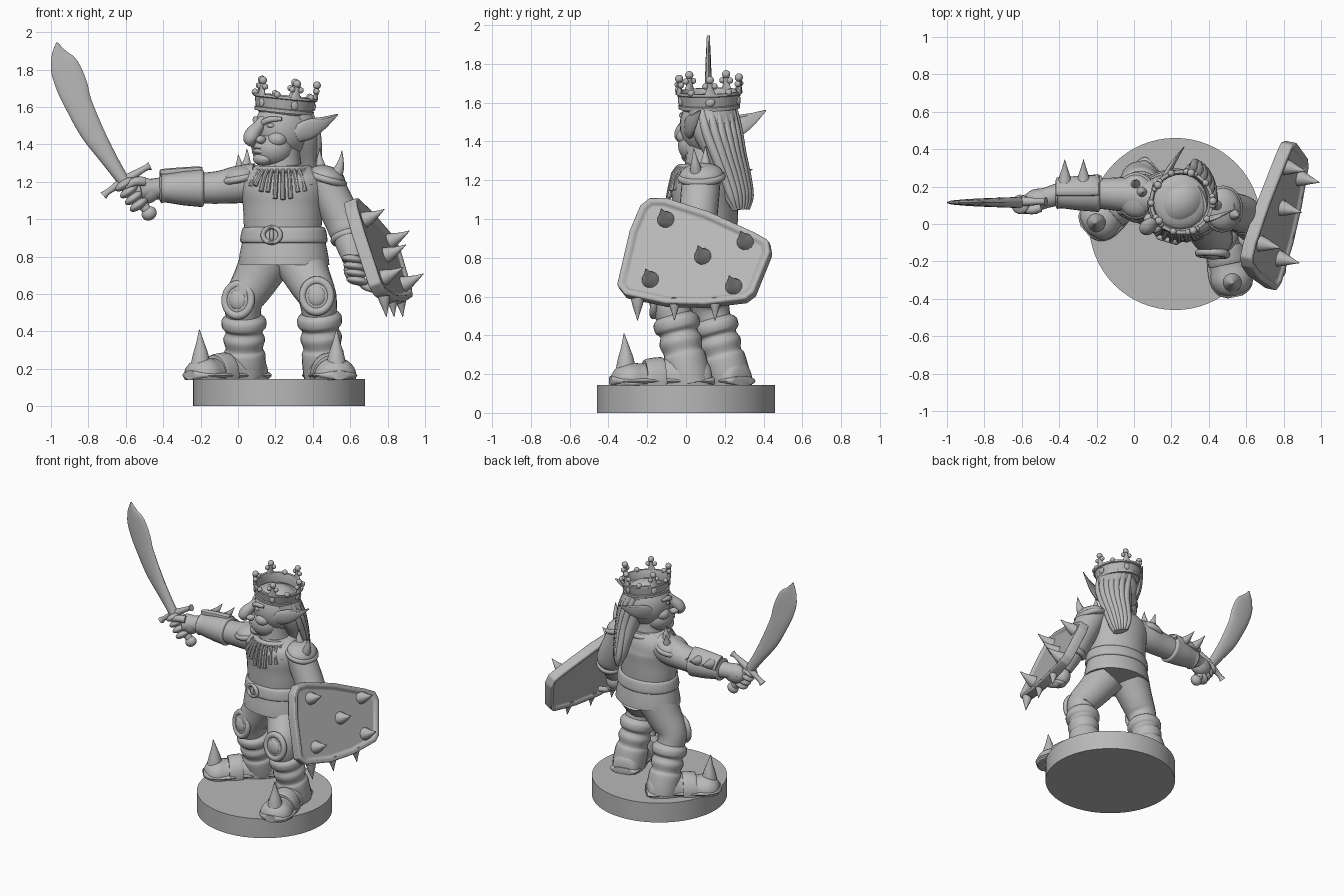
import bpy, bmesh, math
from mathutils import Vector as V, Matrix

if "Cube" in bpy.data.objects:
    bpy.data.objects.remove(bpy.data.objects["Cube"])

grey = bpy.data.materials.new("stone grey")
grey.diffuse_color = (0.48, 0.48, 0.48, 1)
grey.use_nodes = True
grey.node_tree.nodes["Principled BSDF"].inputs["Base Color"].default_value = grey.diffuse_color


def finish(name, bm):
    bmesh.ops.recalc_face_normals(bm, faces=bm.faces[:])
    me = bpy.data.meshes.new(name)
    bm.to_mesh(me)
    bm.free()
    me.materials.append(grey)
    ob = bpy.data.objects.new(name, me)
    bpy.context.collection.objects.link(ob)
    return ob


def tube(name, pts, side=(1, 0, 0), n=20, sub=4, floor=None):
    """Smooth loft through (x, y, z, r) or (x, y, z, r_side, r_other) points."""
    P = [list(p) + ([p[3]] if len(p) == 4 else []) for p in pts]
    rows = []
    for i in range(len(P) - 1):
        a, b, c, d = P[max(i - 1, 0)], P[i], P[i + 1], P[min(i + 2, len(P) - 1)]
        for k in range(sub + (i == len(P) - 2)):
            t = k / sub
            rows.append([.5 * (2 * q + (r - p) * t + (2 * p - 5 * q + 4 * r - s) * t * t
                               + (3 * q - p - 3 * r + s) * t ** 3) for p, q, r, s in zip(a, b, c, d)])
    bm, rings = bmesh.new(), []
    for i, r in enumerate(rows):
        t = (V(rows[min(i + 1, len(rows) - 1)][:3]) - V(rows[max(i - 1, 0)][:3])).normalized()
        u = V(side)
        u = (u - t * u.dot(t)).normalized()
        w = t.cross(u)
        ring = []
        for k in range(n):
            a = 2 * math.pi * k / n
            co = V(r[:3]) + u * math.cos(a) * max(r[3], .001) + w * math.sin(a) * max(r[4], .001)
            if floor is not None:
                co.z = max(co.z, floor)
            ring.append(bm.verts.new(co))
        rings.append(ring)
    for a, b in zip(rings, rings[1:]):
        for k in range(n):
            bm.faces.new((a[k], a[(k + 1) % n], b[(k + 1) % n], b[k]))
    bm.faces.new(rings[0])
    bm.faces.new(rings[-1])
    return finish(name, bm)


def frame(loc, z, x=(1, 0, 0)):
    z = V(z).normalized()
    x = V(x)
    x = (x - z * x.dot(z)).normalized()
    return Matrix.Translation(loc) @ Matrix((x, z.cross(x), z)).transposed().to_4x4()


def ball(name, loc, size, z=(0, 0, 1), x=(1, 0, 0)):
    bm = bmesh.new()
    bmesh.ops.create_uvsphere(bm, u_segments=24, v_segments=14, radius=1,
                              matrix=frame(loc, z, x) @ Matrix.Diagonal((*size, 1)))
    return finish(name, bm)


def lathe(name, prof, loc, z=(0, 0, 1), x=(1, 0, 0), sy=1, n=40):
    """Closed (radius, height) profile spun round the axis z."""
    bm, m = bmesh.new(), frame(loc, z, x)
    rings = [[bm.verts.new(m @ V((r * math.cos(k * math.tau / n), sy * r * math.sin(k * math.tau / n), h)))
              for k in range(n)] for r, h in prof]
    for a, b in zip(rings, rings[1:] + rings[:1]):
        for k in range(n):
            bm.faces.new((a[k], a[(k + 1) % n], b[(k + 1) % n], b[k]))
    return finish(name, bm)


def ring(name, loc, R, r, z=(0, 0, 1), x=(1, 0, 0), sy=1):
    prof = [(R + r * math.cos(a * math.pi / 5), r * math.sin(a * math.pi / 5)) for a in range(10)]
    return lathe(name, prof, loc, z, x, sy)


def spike(name, base, d, r, L, bend=(0, 0, 0)):
    b, d, k = V(base), V(d).normalized(), V(bend)
    tube(name, [(*(b + d * L * t + k * t * t), r * w) for t, w in ((-.15, 1.1), (.2, .85), (.6, .42), (1, .04))],
         side=d.orthogonal(), n=12)


# Round stand
bm = bmesh.new()
bmesh.ops.create_cone(bm, cap_ends=True, segments=64, radius1=.46, radius2=.46, depth=.145,
                      matrix=Matrix.Translation((.22, 0, .0725)))
finish("stand", bm)

# Torso, tunic skirt, belt and buckle
S = (.985, -.17, 0)
tube("torso", [(.245, .1, .9, .2, .16), (.24, .1, .97, .21, .165), (.24, .1, 1.07, .215, .168),
               (.24, .1, 1.16, .228, .172), (.24, .11, 1.23, .22, .15), (.24, .11, 1.29, .14, .11)], S, 36)
tube("tunic_skirt", [(.245, .1, .755, .245, .195), (.245, .1, .80, .24, .19), (.245, .1, .87, .226, .178),
                     (.245, .1, .93, .212, .168)], S, 36)
tube("belt", [(.245, .1, .872, .222, .176), (.245, .1, .885, .235, .188), (.245, .1, .945, .225, .178),
              (.245, .1, .958, .21, .165)], S, 36)
ring("buckle", (.18, -.085, .915), .048, .014, (-.3, -1, 0), sy=.85)
ball("buckle_pin", (.18, -.088, .915), (.012, .012, .035))

# Legs, boots, knee pads and feet; each row: hip, knee, ankle, foot direction, pad direction, foot length
legs = (("right", (.15, .13, .78), (.03, .12, .56), (.035, .215, .2), (-.75, -.66, 0), (-.35, -.93, .1), .34),
        ("left", (.33, .1, .78), (.425, -.075, .58), (.46, .01, .2), (.2, -.98, 0), (-.05, -.99, .1), .355))
for tag, hip, knee, ank, d, pad, L in legs:
    hip, knee, ank, d, pad = V(hip), V(knee), V(ank), V(d), V(pad).normalized()
    tube(tag + "_thigh", [(*hip, .14), (*hip.lerp(knee, .5), .12), (*knee, .103),
                          (*knee.lerp(ank, .3), .09)], n=24)
    tube(tag + "_boot", [(*knee.lerp(ank, t), r) for t, r in
                         ((.2, .09), (.27, .118), (.38, .118), (.45, .098), (.56, .112), (.7, .1),
                          (.78, .112), (1, .114), (1.15, .11))], n=24, floor=.14)
    c = knee + pad * .085
    ring(tag + "_knee_pad_rim", c, .075, .02, pad, sy=1.12)
    ball(tag + "_knee_pad", c - pad * .01, (.085, .095, .03), pad)
    ball(tag + "_knee_boss", c + pad * .005, (.05, .056, .026), pad)
    g = V((ank.x, ank.y, .165))
    w = d.cross(V((0, 0, 1)))
    tube(tag + "_foot", [(*(g + d * L * t), a, b) for t, a, b in
                         ((-.34, .03, .03), (-.28, .085, .1), (0, .105, .14), (.35, .09, .115), (.65, .1, .09),
                          (.88, .112, .095), (1.05, .085, .07), (1.13, .03, .03))], w, 28, floor=.14)
    tube(tag + "_sole", [(*(g + d * L * t), a, .026) for t, a in
                         ((-.36, .05), (-.28, .1), (.3, .1), (.8, .12), (1.05, .095), (1.15, .04))], w, 24, floor=.14)
    tube(tag + "_strap", [(*(g + d * L * t), a, b) for t, a, b in
                          ((.38, .095, .1), (.39, .104, .122), (.63, .108, .112), (.64, .1, .09))], w, 28, floor=.14)
    spike(tag + "_toe_horn", g + d * L * .92 + V((0, 0, .08)), (0, 0, 1), .05, .165, d * .01)

# Neck, head and face, laid out in a head frame that looks along F
C, F, L_ = V((.245, .12, 1.45)), V((-.78, -.62, 0)), V((.62, -.78, 0))
def H(f, s, u):
    return C + F * f + L_ * s + V((0, 0, u))

tube("neck", [(.24, .11, 1.2, .12), (.23, .1, 1.3, .105), (.23, .1, 1.42, .1)])
ball("skull", H(0, 0, .035), (.165, .145, .165), x=F)
ball("jaw", H(.075, 0, -.07), (.112, .118, .105), x=F)
ball("chin", H(.145, 0, -.128), (.045, .06, .036), x=F)
tube("nose", [(*H(.14, 0, .085), .024), (*H(.175, 0, .045), .032), (*H(.215, 0, .005), .04),
              (*H(.23, 0, -.028), .036), (*H(.215, 0, -.06), .008)], L_)
tube("mouth_lower_lip", [(*H(.12, -.085, -.1), .008), (*H(.182, 0, -.085), .014),
                         (*H(.12, .085, -.1), .008)], (0, 0, 1), 10)
tube("mouth_upper_lip", [(*H(.12, -.085, -.085), .01), (*H(.182, 0, -.058), .018),
                         (*H(.12, .085, -.085), .01)], (0, 0, 1), 10)
for s, tag in ((-1, "right"), (1, "left")):
    ball(tag + "_nostril", H(.185, s * .035, -.025), (.032, .022, .022), x=F)
    ball(tag + "_cheek", H(.1, s * .07, -.025), (.055, .052, .045), x=F)
    ball(tag + "_eye", H(.135, s * .058, .05), (.02, .024, .015), x=F)
    tube(tag + "_brow", [(*H(.162, s * .012, .06), .016), (*H(.145, s * .06, .082), .017),
                         (*H(.1, s * .108, .085), .01)], (0, 0, 1), 12)
    tube(tag + "_ear", [(*H(.02, s * .125, .0), .02, .042), (*H(-.03, s * .155, .025), .018, .055),
                        (*H(-.1, s * .185, .055), .012, .04), (*H(-.2, s * .215, .11), .002, .004)], L_, 16)
    tube(tag + "_ear_rim", [(*H(.02, s * .14, .04), .01), (*H(-.04, s * .165, .075), .01),
                            (*H(-.11, s * .193, .088), .008), (*H(-.2, s * .215, .11), .003)], (0, 0, 1), 10)

# Long hair with raised locks
path = ((.28, .135, 1.56, .135, .1), (.315, .155, 1.46, .135, .1), (.335, .2, 1.34, .112, .075),
        (.345, .24, 1.22, .095, .055), (.355, .265, 1.12, .08, .04), (.36, .285, 1.05, .055, .022))
tube("hair", path, L_, 28)
for k in range(-3, 4):
    tube("hair_lock", [(*(V(p[:3]) + L_ * p[3] * (k + w) / 3.8 - F * p[4] * .88 * math.sqrt(1 - (k / 3.6) ** 2)), r)
                       for p, r, w in zip(path, (.02, .024, .026, .024, .02, .006), (0, 0, .25, .1, -.2, .2))], L_, 10)

# Crown: flared band and five ball-tipped points
up = V((.1, -.02, 1)).normalized()
CC = V((.245, .12, 1.57))
lathe("crown_band", [(.146, 0), (.158, 0), (.16, .018), (.153, .022), (.163, .072), (.172, .076),
                     (.172, .09), (.155, .09), (.145, .06)], CC, up)
ball("crown_lining", CC + up * .01, (.148, .148, .045), up)
m = frame(CC, up)
for i in range(5):
    a = math.radians(218 + 72 * i)
    o = m.to_3x3() @ V((math.cos(a), math.sin(a), 0))
    s = up.cross(o)
    p = CC + o * .162 + up * .08
    tube("crown_point", [(*p, .034, .012), (*(p + up * .03), .02, .012), (*(p + up * .07), .014, .012)], s, 12)
    for du, ds, r in ((.05, -.024, .016), (.05, .024, .016), (.082, 0, .021)):
        ball("crown_bead", p + up * du + s * ds, (r, r, r))
    b = a + math.radians(36)
    ball("crown_small_bead", CC + m.to_3x3() @ V((.164 * math.cos(b), .164 * math.sin(b), .094)), (.018,) * 3)
    ball("crown_gem", CC + o * .158 + up * .045, (.02, .025, .01), o)

# Fringe collar of small bars
ring("collar_cord", (.24, .1, 1.265), .13, .02)
for i in range(15):
    a = math.radians(186 + 12 * i)
    c, s = math.cos(a), math.sin(a)
    z = 1.09 + .1 * abs(c) + (.015 if i % 2 else 0)
    tube("collar_bar", [(.24 + .13 * c, .1 + .13 * s, 1.275, .01), (.24 + .165 * c, .1 + .165 * s, 1.235, .012),
                        (.24 + .2 * c, .1 + .192 * s, z, .013)], (-s, c, 0), 8, 2)

# Shoulder guards with spikes
for tag, c, z in (("right", V((.01, .15, 1.225)), V((-.2, 0, 1))), ("left", V((.475, .08, 1.225)), V((.3, -.05, 1)))):
    k = 1 if tag == "left" else -1
    ball(tag + "_shoulder_guard", c, (.1, .115, .06), z)
    ring(tag + "_shoulder_rim", c - V((0, 0, .01)), .092, .02, z, sy=1.12)
    spike(tag + "_inner_spike", c + V((-.03 * k, .02, .045)), (-.25 * k, 0, 1), .03, .11, (.02 * k, 0, 0))
    if k > 0:
        spike(tag + "_outer_spike", c + V((.06, -.03, .03)), (.4, -.1, 1), .03, .11, (-.02, 0, .01))
    else:
        spike(tag + "_back_spike", c + V((0, .06, .035)), (.1 * k, .3, 1), .028, .09)

# Sword arm with bracer
Y = (0, 1, 0)
tube("right_sleeve", [(.1, .14, 1.2, .1), (0, .155, 1.185, .1), (-.1, .16, 1.17, .088), (-.2, .165, 1.165, .082)], Y, 24)
tube("right_bracer", [(-.18, .165, 1.165, .08), (-.19, .165, 1.165, .1), (-.22, .165, 1.165, .098),
                      (-.3, .163, 1.165, .09), (-.39, .16, 1.165, .076), (-.41, .16, 1.165, .08),
                      (-.42, .16, 1.165, .06)], Y, 24)
tube("bracer_plate", [(-.2, .205, 1.23, .055, .012), (-.21, .205, 1.235, .065, .03),
                      (-.4, .2, 1.225, .06, .03), (-.41, .2, 1.225, .05, .012)], (0, 1, -.8), 16)
for x in (-.37, -.27):
    spike("bracer_spike", (x, .23, 1.22), (0, 1, .15), .036, .115, (0, 0, .02))
tube("right_wrist", [(-.4, .16, 1.165, .06), (-.47, .14, 1.16, .055), (-.53, .125, 1.15, .06)], Y)
ball("right_palm", (-.5, .135, 1.15), (.085, .055, .07))

# Curved sword in the right hand
G0, G1 = V((-.475, .12, 1.03)), V((-.61, .12, 1.22))
gd = (G1 - G0).normalized()
gs = V((gd.z, 0, -gd.x))
tube("sword_grip", [(*G0, .026), (*G0.lerp(G1, .5), .03), (*G1, .026)], Y, 14)
ball("sword_pommel", G0, (.042, .036, .036), gd)
tube("sword_guard", [(-.72, .12, 1.125, .024), (-.69, .12, 1.15, .016), (-.6, .12, 1.21, .026),
                     (-.5, .12, 1.27, .016), (-.47, .12, 1.285, .024)], Y, 14)
edges = ((-.645, 1.2, -.58, 1.21), (-.74, 1.33, -.65, 1.33), (-.845, 1.48, -.72, 1.46),
         (-.925, 1.62, -.78, 1.61), (-.97, 1.72, -.805, 1.70), (-1, 1.84, -.855, 1.79), (-.995, 1.9, -.915, 1.86),
         (-.972, 1.945, -.965, 1.945))
tube("sword_blade", [((a + c) / 2, .115, (b + d) / 2, .03 - .0032 * i, math.hypot(a - c, b - d) / 2)
                     for i, (a, b, c, d) in enumerate(edges)], Y, 16)
for i in range(4):
    p = G0.lerp(G1, .28 + .19 * i)
    ball("right_finger", p + V((-.01, -.015, 0)) - gs * .01, (.056, .052, .025), gd, gs)
tube("right_thumb", [(-.5, .09, 1.2, .026), (-.55, .075, 1.2, .024), (-.6, .08, 1.17, .014)], Y, 12)

# Shield arm
tube("left_sleeve", [(.45, .08, 1.22, .1), (.51, .07, 1.1, .1), (.56, .06, 1.0, .1), (.59, .045, .93, .098),
                     (.6, .035, .9, .07)], n=24)
tube("left_forearm", [(.575, .05, .96, .085), (.605, 0, .86, .08), (.62, -.04, .78, .06)])
ring("left_cuff", (.595, .035, .9), .08, .022, (.2, -.4, -1))
ball("left_palm", (.625, -.05, .73), (.06, .06, .07))
for i in range(4):
    ball("left_finger", (.615 + .008 * i, -.075, .785 - .038 * i), (.06, .055, .024), (.15, .1, 1))
tube("shield_handle", [(.7, -.05, .86, .02), (.64, -.06, .82, .022), (.66, -.06, .66, .022), (.76, -.06, .62, .02)], Y, 12)

# Spiked shield: rounded outline on a tilted plane, sunken face inside a rim
N = V((1, -.22, .38)).normalized()
def on_shield(y, z, off=0):
    return V((1.055 + .22 * y - .38 * z, y, z)) + N * off

outline = ((-.18, 1.1), (-.1, 1.1), (.12, 1.03), (.36, .92), (.43, .88), (.44, .82), (.355, .61), (.31, .575),
           (.1, .55), (-.1, .555), (-.31, .6), (-.35, .65), (-.285, .93), (-.23, 1.06))
bm = bmesh.new()
back, front = [[bm.verts.new(on_shield(y, z, o)) for y, z in outline] for o in (-.035, .035)]
faces = [bm.faces.new(back[::-1]), bm.faces.new(front)]
for i in range(len(outline)):
    j = (i + 1) % len(outline)
    bm.faces.new((back[i], back[j], front[j], front[i]))
bmesh.ops.recalc_face_normals(bm, faces=bm.faces[:])
for f in faces:
    bmesh.ops.inset_region(bm, faces=[f], thickness=.032, depth=0)
    bmesh.ops.inset_region(bm, faces=[f], thickness=.008, depth=-.015)
shield = finish("shield", bm)
bev = shield.modifiers.new("soft_edges", "BEVEL")
bev.width, bev.segments, bev.limit_method = .01, 2, "ANGLE"
for y, z in ((-.1, .99), (.31, .875), (.09, .8), (-.18, .68), (.25, .645)):
    spike("shield_spike", on_shield(y, z, .02), N, .045, .118, (0, 0, .015))
for y in (-.25, -.06, .15):
    spike("shield_edge_spike", on_shield(y, .575), (.12, 0, -1), .032, .1)

# Smooth shading with crisp hard edges
bpy.ops.object.select_all(action="SELECT")
bpy.context.view_layer.objects.active = shield
bpy.ops.object.shade_smooth_by_angle(angle=math.radians(40))
